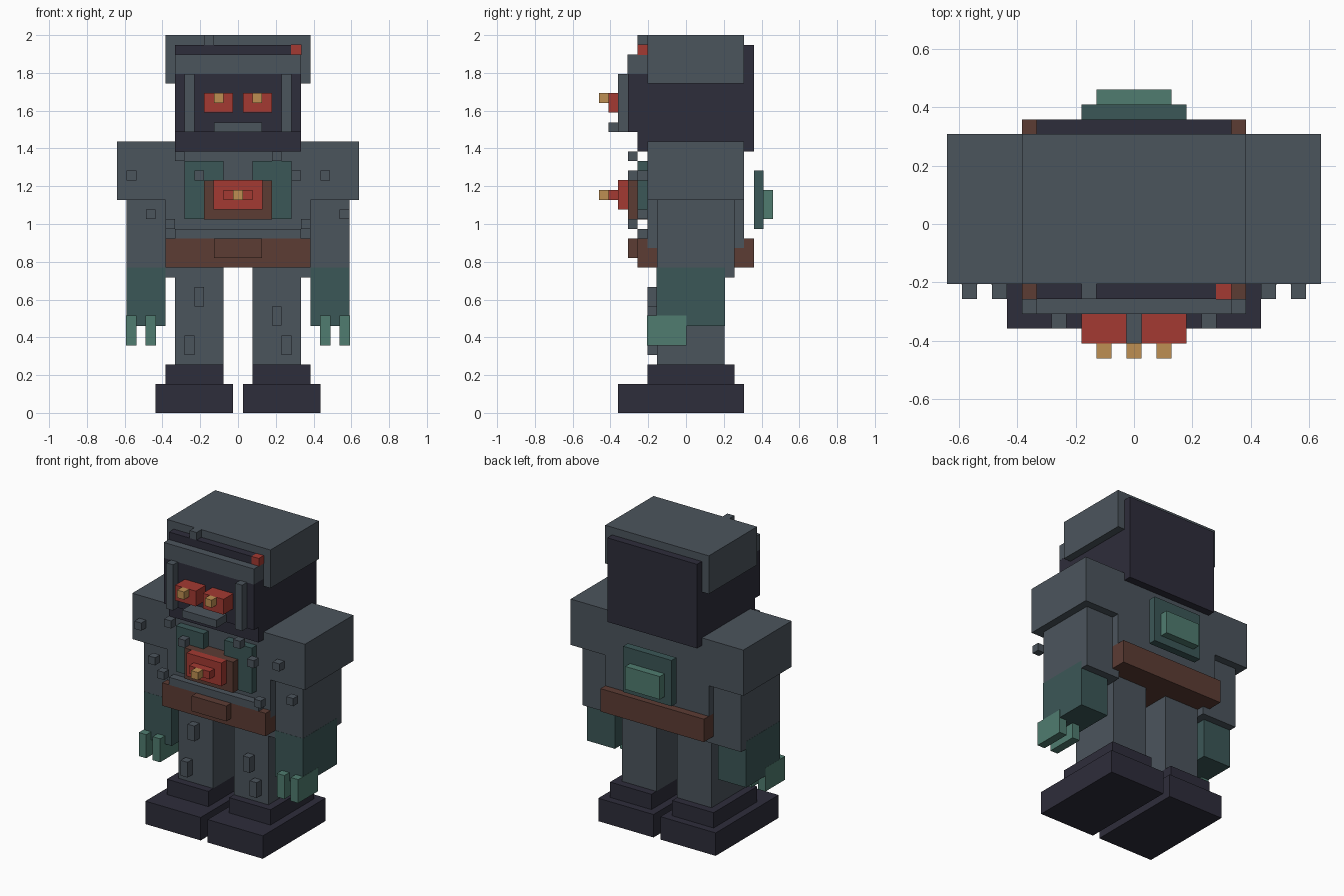
import bpy

old = bpy.data.objects.get("Cube")
if old:
    bpy.data.objects.remove(old, do_unlink=True)

UNIT = 2 / 39   # one grid cell of the blocky design


def material(name, rgb):
    mat = bpy.data.materials.new(name)
    mat.use_nodes = True
    colour = (*rgb, 1)
    mat.diffuse_color = colour
    shader = mat.node_tree.nodes["Principled BSDF"]
    shader.inputs["Base Color"].default_value = colour
    shader.inputs["Roughness"].default_value = 0.8
    return mat


steel = material("steel_grey", (0.071, 0.089, 0.108))
dark = material("dark_navy", (0.027, 0.026, 0.043))
red = material("red", (0.366, 0.042, 0.032))
gold = material("gold", (0.515, 0.275, 0.084))
brown = material("rust_brown", (0.107, 0.045, 0.034))
teal = material("dark_teal", (0.044, 0.095, 0.095))
mint = material("light_teal", (0.08, 0.202, 0.16))


def block(name, mat, x, y, z, grow=0.0):
    """Box spanning the given cell ranges; grow lifts it off flush faces."""
    bpy.ops.mesh.primitive_cube_add(size=1)
    obj = bpy.context.object
    obj.name = name
    obj.data.name = name
    for vert in obj.data.vertices:
        for axis, (low, high) in enumerate((x, y, z)):
            side = vert.co[axis] > 0
            vert.co[axis] = (high + grow if side else low - grow) * UNIT
    obj.data.materials.append(mat)
    return obj


def centred(name, mat, half, y, z, grow=0.0):
    return block(name, mat, (-half, half), y, z, grow)


def pair(name, mat, x, y, z, grow=0.0):
    """Matching blocks on the left (+x) and right (-x)."""
    block("left_" + name, mat, x, y, z, grow)
    block("right_" + name, mat, (-x[1], -x[0]), y, z, grow)


# Legs and feet
pair("foot", dark, (0.5, 8.5), (-7, 6), (0, 3))
pair("ankle", dark, (1.5, 7.5), (-4, 5), (3, 5))
pair("leg", steel, (1.5, 6.5), (-3, 4), (5, 16))

# Arms, hands and fingers
pair("shoulder", steel, (7.5, 12.5), (-4, 6), (22, 28))
pair("upper_arm", steel, (6.5, 11.5), (-3, 5), (14, 22))
pair("forearm", teal, (7.5, 11.5), (-3, 4), (9, 15), 0.02)
for finger, x in (("inner_finger", 8.5), ("outer_finger", 10.5)):
    pair(finger, mint, (x, x + 1), (-4, 0), (7, 10), 0.04)

# Torso and belt
centred("torso", steel, 7.5, (-4, 6), (17, 28))
centred("belt", brown, 7.5, (-5, 7), (15, 18))
centred("belt_buckle", brown, 2.5, (-6, -5), (16, 18))
centred("waist_trim", steel, 6.5, (-5, -4), (18, 19))

# Chest panels and stepped power core
pair("chest_panel", teal, (1.5, 5.5), (-5, -4), (20, 26))
centred("core_frame", brown, 3.5, (-6, -4), (20, 24), 0.01)
centred("core_plate", red, 2.5, (-7, -6), (21, 24), 0.02)
centred("core_step", red, 1.5, (-8, -7), (22, 23))
centred("core_light", gold, 0.5, (-9, -8), (22, 23))

# Back pack
centred("back_panel", teal, 3.5, (7, 8), (19, 25))
centred("back_vent", mint, 2.5, (8, 9), (20, 23))

# Head, cap and visor
centred("head", dark, 6.5, (-5, 7), (27, 38))
centred("cap", steel, 7.5, (-4, 6), (34, 39))
centred("brow", steel, 6.5, (-6, -4), (35, 37), 0.02)
block("cap_stud", steel, (-3.5, -2.5), (-5, -4), (38, 39))
block("status_light", red, (5.5, 6.5), (-5, -4), (37, 38), 0.03)

# Face
centred("face_plate", dark, 6.5, (-6, -5), (29, 35))
pair("cheek_bar", steel, (4.5, 5.5), (-7, -6), (29, 35))
pair("eye", red, (0.5, 3.5), (-8, -6), (31, 33))
block("left_pupil", gold, (0.5 + 1, 2.5), (-9, -8), (32, 33))
block("right_pupil", gold, (-2.5, -1.5), (-9, -8), (32, 33))
centred("mouth", steel, 2.5, (-8, -6), (29, 30))


def studs(name, places, front, height):
    """Small studs; each place is a centre x and a base z."""
    for x, z in places:
        block(name, steel, (x - 0.5, x + 0.5), (front, front + 1), (z, z + height))


# Scattered studs on chest, arms and legs
studs("chest_stud", ((-4, 24), (6, 24), (-6, 26), (4, 26), (-7, 19), (7, 19)), -6, 1)
studs("arm_stud", ((-11, 24), (9, 24), (-9, 20), (11, 20)), -5, 1)
studs("leg_stud", ((-4, 11), (-5, 6), (4, 9), (5, 6)), -4, 2)
